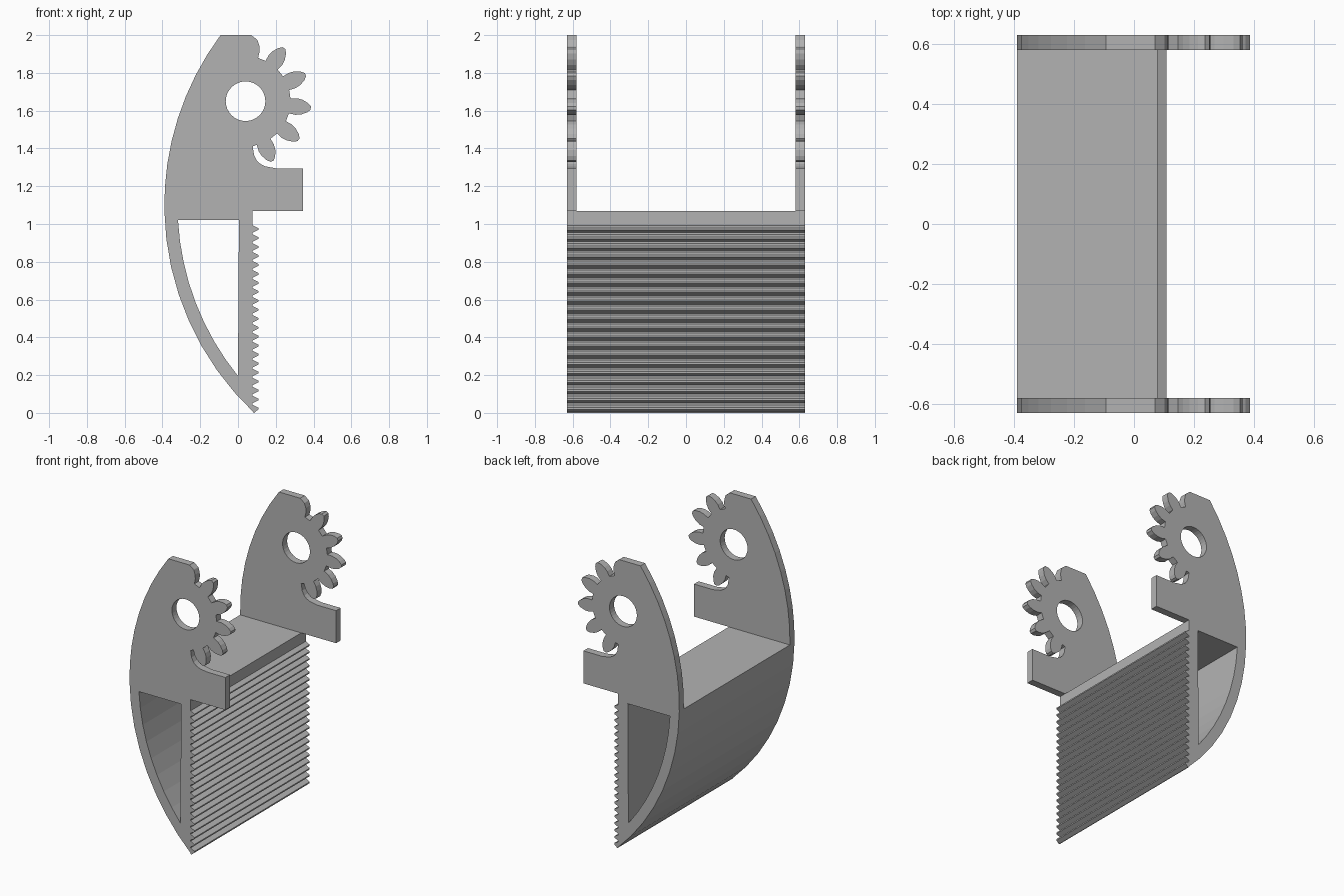
import bpy, bmesh
from math import sin, cos, asin, radians, pi
from mathutils import Matrix

cube = bpy.data.objects.get("Cube")
if cube:
    bpy.data.objects.remove(cube, do_unlink=True)

grey = bpy.data.materials.new("plain grey")
grey.use_nodes = True
grey.diffuse_color = (0.45, 0.45, 0.45, 1)
grey.node_tree.nodes["Principled BSDF"].inputs["Base Color"].default_value = (0.45, 0.45, 0.45, 1)

HALF_WIDTH = 0.63
PLATE = 0.05
SHELF = 1.07          # height of the body top
FACE_X = 0.078        # front face of the body


def extrude_profile(name, loops, y0, y1):
    """Fill closed x-z loops (inner loops are holes) and extrude them along y."""
    curve = bpy.data.curves.new(name + "_profile", "CURVE")
    curve.dimensions = "2D"
    curve.fill_mode = "BOTH"
    curve.extrude = (y1 - y0) / 2
    for loop in loops:
        spline = curve.splines.new("POLY")
        spline.points.add(len(loop) - 1)
        for p, (x, z) in zip(spline.points, loop):
            p.co = (x, z, 0, 1)
        spline.use_cyclic_u = True
    helper = bpy.data.objects.new(name + "_helper", curve)
    bpy.context.collection.objects.link(helper)
    graph = bpy.context.evaluated_depsgraph_get()
    mesh = bpy.data.meshes.new_from_object(helper.evaluated_get(graph))
    bpy.data.objects.remove(helper, do_unlink=True)

    bm = bmesh.new()
    bm.from_mesh(mesh)
    bmesh.ops.transform(bm, verts=bm.verts, matrix=Matrix.Translation(
        (0, (y0 + y1) / 2, 0)) @ Matrix.Rotation(pi / 2, 4, "X"))
    bmesh.ops.remove_doubles(bm, verts=bm.verts, dist=0.0001)
    bmesh.ops.recalc_face_normals(bm, faces=bm.faces)
    for f in bm.faces:
        f.smooth = False
        f.material_index = 0
    bm.to_mesh(mesh)
    bm.free()
    mesh.name = name
    mesh.materials.clear()
    mesh.materials.append(grey)
    obj = bpy.data.objects.new(name, mesh)
    bpy.context.collection.objects.link(obj)
    return obj


def back_arc(radius, z0, z1, n=8):
    """Points on the curved back between two heights."""
    cx, cz = 1.12, 1.10
    a0, a1 = asin((z0 - cz) / radius), asin((z1 - cz) / radius)
    angles = [a0 + (a1 - a0) * i / n for i in range(n + 1)]
    return [(cx - radius * cos(a), cz + radius * sin(a)) for a in angles]


# Jaw body: curved back, ridged front and a hollow running through it
ridges, pitch = 21, 0.0475
front = []
for k in range(ridges):
    z = k * pitch
    front += [(FACE_X, z + 0.004), (0.108, z + 0.019),
              (0.108, z + 0.028), (FACE_X, z + 0.043)]
outline = front + [(FACE_X, SHELF)] + back_arc(1.51, SHELF, 0)
hollow = back_arc(1.44, 0.195, 1.02) + [(0.005, 1.02)]
extrude_profile("jaw_body", [outline, hollow], -HALF_WIDTH, HALF_WIDTH)

# Side plate outline: arm, relief slot, gear teeth, flat top, curved back
GX, GZ, ROOT = 0.04, 1.65, 0.235
tooth = [(ROOT, -0.04), (0.27, -0.044), (0.30, -0.039), (0.33, -0.025), (0.347, -0.009),
         (0.347, 0.009), (0.33, 0.025), (0.30, 0.039), (0.27, 0.044), (ROOT, 0.04)]


def tooth_points(degrees, points):
    c, s = cos(radians(degrees)), sin(radians(degrees))
    return [(GX + r * c - t * s, GZ + r * s + t * c) for r, t in points]


arm = [(FACE_X, SHELF), (0.345, SHELF), (0.345, 1.295), (0.20, 1.295), (0.145, 1.305),
       (0.12, 1.317), (0.10, 1.335), (0.085, 1.365), (0.078, 1.411)]
teeth = []
for i in range(5):
    teeth += tooth_points(-66 + 30 * i, tooth)
top = tooth_points(83.5, tooth[:4]) + [(0.07, 2.0)]
plate = arm + teeth + top + back_arc(1.51, 2.0, SHELF)
bore = [(GX + 0.105 * cos(2 * pi * i / 32), GZ + 0.105 * sin(2 * pi * i / 32)) for i in range(32)]

for name, y0 in (("front_gear_plate", -HALF_WIDTH), ("back_gear_plate", HALF_WIDTH - PLATE)):
    extrude_profile(name, [plate, bore], y0, y0 + PLATE)
